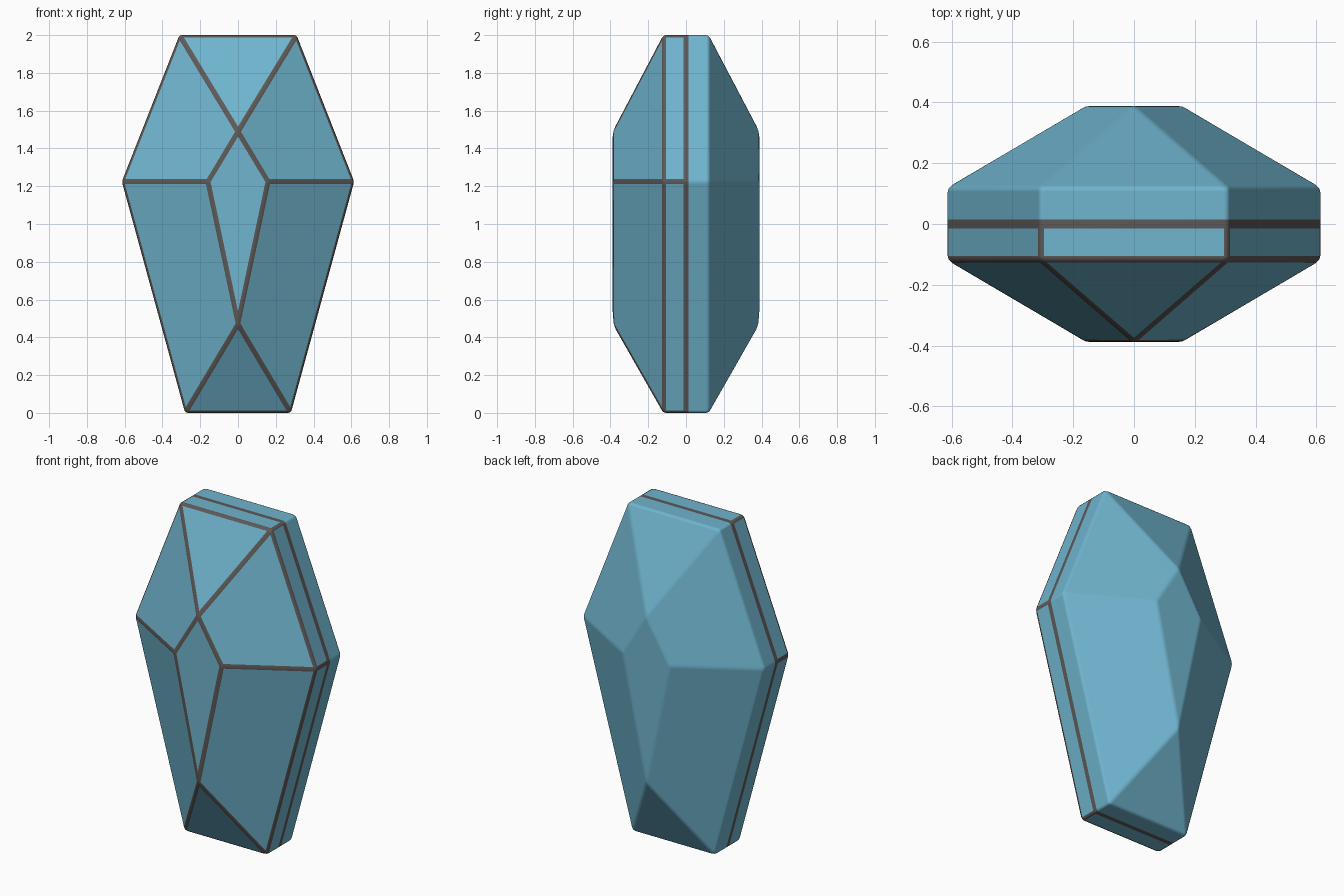
import bpy, bmesh

if "Cube" in bpy.data.objects:
    bpy.data.objects.remove(bpy.data.objects["Cube"])

def material(name, rgb):
    m = bpy.data.materials.new(name)
    m.diffuse_color = (*rgb, 1)
    m.use_nodes = True
    m.node_tree.nodes["Principled BSDF"].inputs["Base Color"].default_value = m.diffuse_color
    return m

# Profiles (x, z): coffin-shaped girdle and kite-shaped table
hexagon = [(-0.31, 2.0), (0.31, 2.0), (0.615, 1.225), (0.28, 0), (-0.28, 0), (-0.615, 1.225)]
kite = [(0, 1.49), (0.16, 1.225), (0, 0.47), (-0.16, 1.225)]

bm = bmesh.new()

def ring(points, y):
    return [bm.verts.new((x, y, z)) for x, z in points]

# Straight girdle band with a seam in the middle
rings = [ring(hexagon, y) for y in (-0.12, 0, 0.12)]
for a, b in zip(rings, rings[1:]):
    for i in range(6):
        j = (i + 1) % 6
        bm.faces.new((a[i], a[j], b[j], b[i]))

# Faceted crown on front and back
for h, y in ((rings[0], -0.388), (rings[2], 0.388)):
    k = ring(kite, y)
    bm.faces.new(k)
    bm.faces.new((h[0], h[1], k[0]))
    bm.faces.new((h[1], h[2], k[1], k[0]))
    bm.faces.new((h[2], h[3], k[2], k[1]))
    bm.faces.new((h[3], h[4], k[2]))
    bm.faces.new((h[4], h[5], k[3], k[2]))
    bm.faces.new((h[5], h[0], k[0], k[3]))
bmesh.ops.recalc_face_normals(bm, faces=bm.faces)

# Bevelled edges: dark trim on the front half, plain on the back
bmesh.ops.bevel(bm, geom=list(bm.edges), offset=0.014, offset_type='OFFSET', segments=2,
                profile=0.5, affect='EDGES', material=1, clamp_overlap=True)
for f in bm.faces:
    f.smooth = True
    if f.calc_center_median().y > 0.0145:
        f.material_index = 0

mesh = bpy.data.meshes.new("gem")
bm.to_mesh(mesh)
bm.free()
mesh.materials.append(material("blue_crystal", (0.16, 0.46, 0.62)))
mesh.materials.append(material("dark_trim", (0.11, 0.10, 0.095)))
gem = bpy.data.objects.new("gem", mesh)
bpy.context.collection.objects.link(gem)

# Keep facets flat while the bevels shade softly
gem.modifiers.new("flat_facets", 'WEIGHTED_NORMAL').weight = 100
